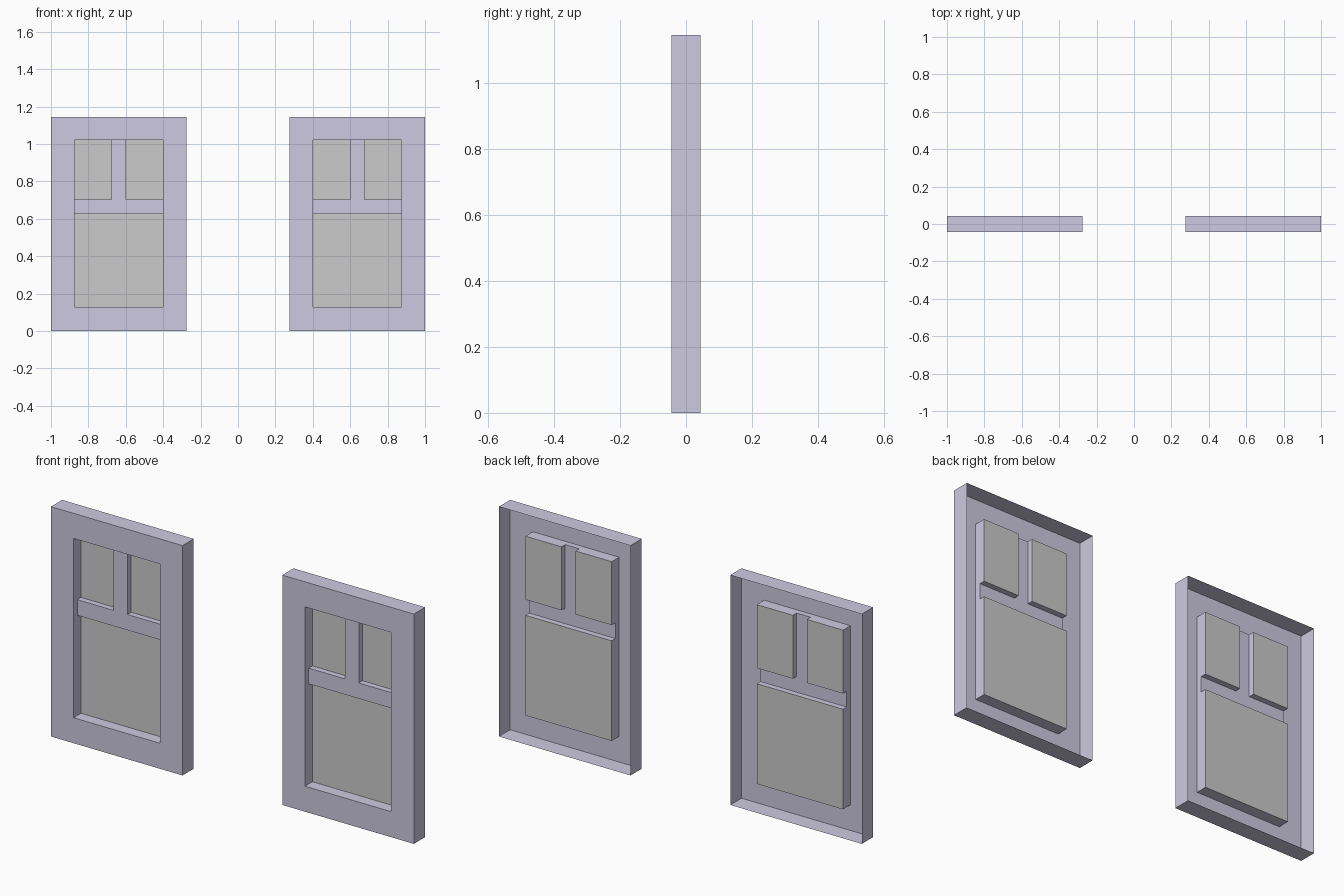
import bpy, bmesh

if "Cube" in bpy.data.objects:
    bpy.data.objects.remove(bpy.data.objects["Cube"])

# Depth levels along y: front face, recessed bars, panes, back edge of the rim
FRONT, BAR, PANE, BACK = -0.044, -0.015, 0.014, 0.044
XS = [-0.3625, -0.2375, -0.0385, 0.0385, 0.2375, 0.3625]
ZS = [0.0, 0.127, 0.626, 0.704, 1.02, 1.145]
CENTRE = 0.6375


def level(i, k):
    """Depth of cell (column i, row k) of one window panel."""
    if not (0 <= i < 5 and 0 <= k < 5):
        return BACK                       # outside the panel
    if i in (0, 4) or k in (0, 4):
        return FRONT                      # outer frame
    if k == 2 or (k == 3 and i == 2):
        return BAR                        # crossbar and mullion
    return PANE


def make_mesh(name, quads, mat=None):
    bm = bmesh.new()
    for q in quads:
        bm.faces.new([bm.verts.new(p) for p in q])
    bmesh.ops.remove_doubles(bm, verts=bm.verts, dist=1e-5)
    me = bpy.data.meshes.new(name)
    bm.to_mesh(me)
    bm.free()
    if mat:
        me.materials.append(mat)
    return me


frame, panes = [], []
for i in range(-1, 5):
    for k in range(-1, 5):
        y = level(i, k)
        # Flat faces of the frame, bars and panes
        if i >= 0 and k >= 0 and y != BACK and i < 5 and k < 5:
            x0, x1, z0, z1 = XS[i], XS[i + 1], ZS[k], ZS[k + 1]
            quad = [(x0, y, z0), (x1, y, z0), (x1, y, z1), (x0, y, z1)]
            (panes if y == PANE else frame).append(quad)
        # Step to the neighbour on the right
        yr = level(i + 1, k)
        if k >= 0 and yr != y:
            x, z0, z1 = XS[i + 1], ZS[k], ZS[k + 1]
            frame.append([(x, y, z0), (x, yr, z0), (x, yr, z1), (x, y, z1)])
        # Step to the neighbour above
        yu = level(i, k + 1)
        if i >= 0 and yu != y:
            z, x0, x1 = ZS[k + 1], XS[i], XS[i + 1]
            frame.append([(x0, y, z), (x1, y, z), (x1, yu, z), (x0, yu, z)])

purple = bpy.data.materials.new("frame_purple")
purple.diffuse_color = (0.62, 0.59, 0.75, 1)
purple.use_nodes = True
purple.node_tree.nodes["Principled BSDF"].inputs["Base Color"].default_value = purple.diffuse_color

# Two identical windows share their meshes
parts = {"window_frame": make_mesh("window_frame", frame, purple),
         "window_panes": make_mesh("window_panes", panes)}
for side, x in (("left", -CENTRE), ("right", CENTRE)):
    for name, mesh in parts.items():
        ob = bpy.data.objects.new(f"{side}_{name}", mesh)
        ob.location.x = x
        bpy.context.collection.objects.link(ob)
